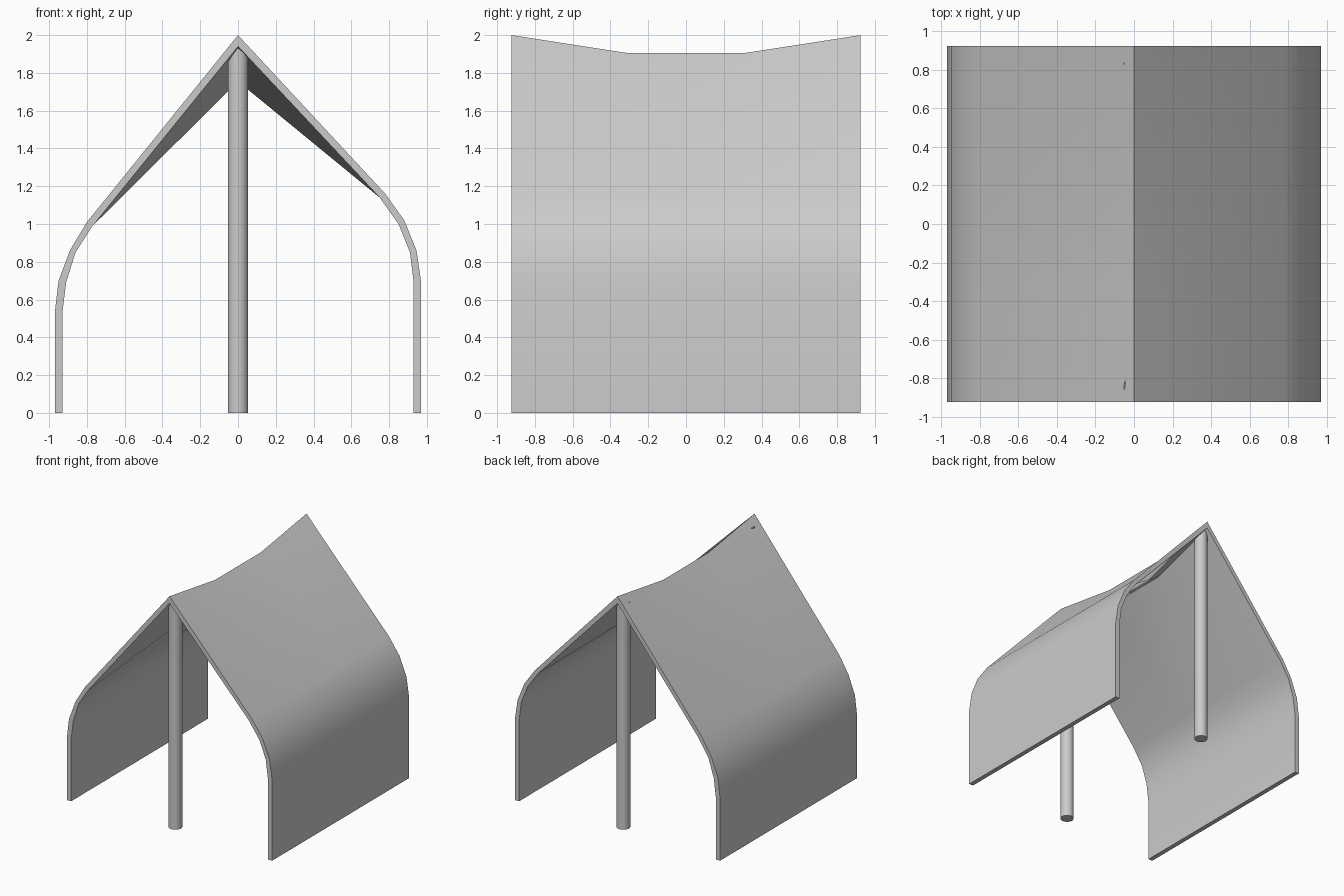
import bpy, bmesh

if "Cube" in bpy.data.objects:
    bpy.data.objects.remove(bpy.data.objects["Cube"])


def smooth(obj):
    bpy.ops.object.select_all(action='DESELECT')
    obj.select_set(True)
    bpy.context.view_layer.objects.active = obj
    bpy.ops.object.shade_smooth_by_angle(angle=0.6)


# Canopy cross-section, left foot to right foot (ridge is index 5)
outer = [(-.97, 0), (-.97, .53), (-.95, .70), (-.89, .86), (-.80, 1.01), (0, 2),
         (.78, 1.16), (.88, 1.02), (.945, .86), (.97, .69), (.97, 0)]
inner = [(-.93, 0), (-.93, .53), (-.91, .69), (-.86, .85), (-.77, .99), (0, 1.94),
         (.75, 1.14), (.85, 1.0), (.91, .85), (.93, .69), (.93, 0)]
RIDGE = 5

# Canopy: four stations along y, ridge sags over the two middle ones
bm = bmesh.new()
rows = []
for y, sag_out, sag_in in ((-.925, 0, 0), (-.31, .095, .185),
                           (.31, .095, .185), (.925, 0, 0)):
    row = []
    for pts, sag in ((outer, sag_out), (inner, sag_in)):
        row.append([bm.verts.new((x, y, z - (sag if i == RIDGE else 0)))
                    for i, (x, z) in enumerate(pts)])
    rows.append(row)

last = len(outer) - 1
for a, b in zip(rows, rows[1:]):
    for k in (0, 1):
        for i in range(last):
            bm.faces.new((a[k][i], a[k][i + 1], b[k][i + 1], b[k][i]))
    for i in (0, last):
        bm.faces.new((a[0][i], b[0][i], b[1][i], a[1][i]))
for out, inn in (rows[0], rows[-1]):
    for i in range(last):
        bm.faces.new((out[i], out[i + 1], inn[i + 1], inn[i]))
bmesh.ops.recalc_face_normals(bm, faces=bm.faces)
mesh = bpy.data.meshes.new("canopy")
bm.to_mesh(mesh)
bm.free()
canopy = bpy.data.objects.new("canopy", mesh)
bpy.context.collection.objects.link(canopy)
smooth(canopy)

# Poles under the ridge at each open end
for name, y in (("front_pole", -.845), ("back_pole", .845)):
    bpy.ops.mesh.primitive_cylinder_add(vertices=18, radius=.054, depth=1.93,
                                        location=(0, y, .965))
    pole = bpy.context.object
    pole.name = name
    smooth(pole)
